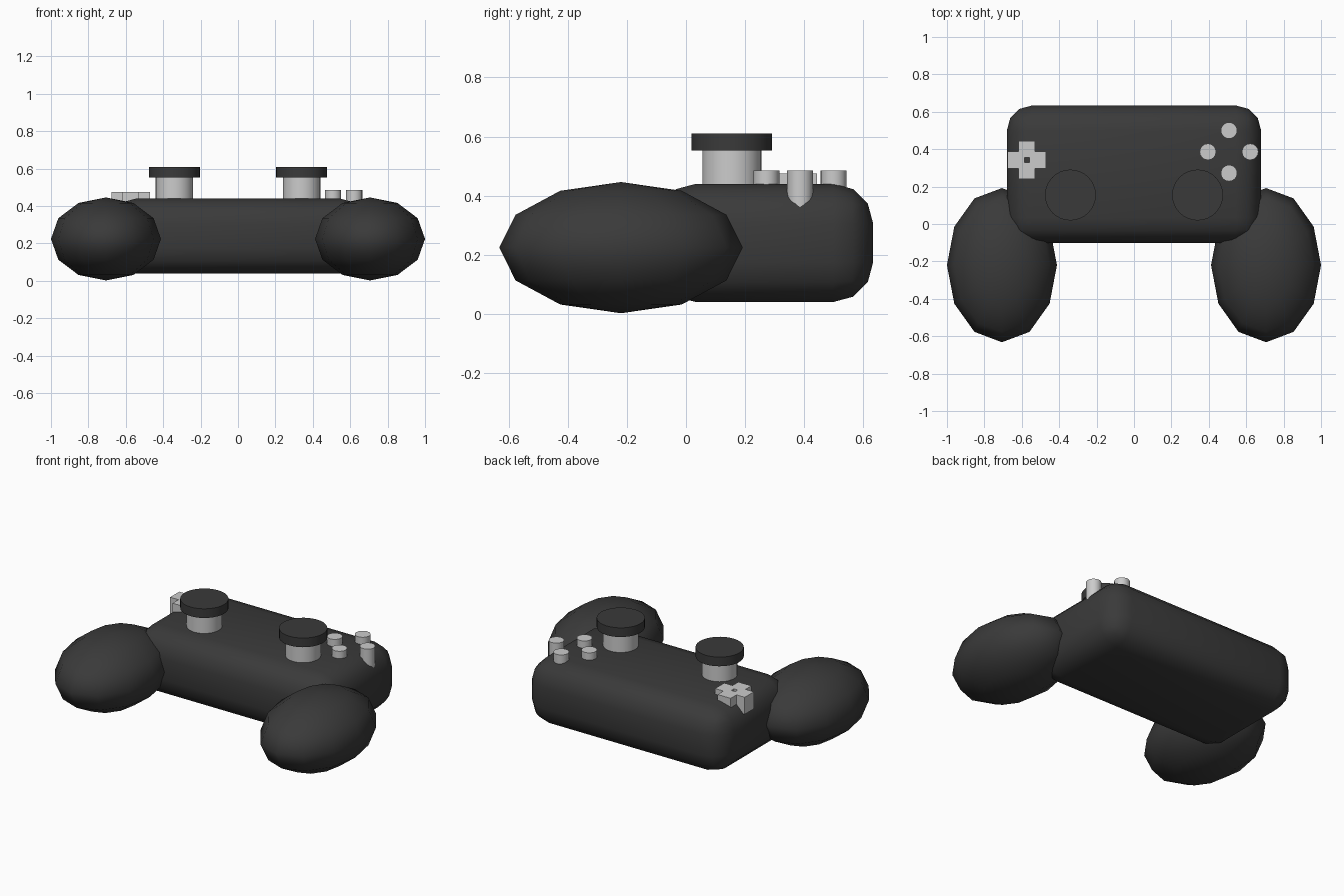
import bpy
import math
from mathutils import Matrix

cube = bpy.data.objects.get("Cube")
if cube:
    bpy.data.objects.remove(cube, do_unlink=True)


def material(name, value):
    mat = bpy.data.materials.new(name)
    mat.use_nodes = True
    colour = (value, value, value, 1)
    mat.diffuse_color = colour
    mat.node_tree.nodes["Principled BSDF"].inputs["Base Color"].default_value = colour
    return mat


charcoal = material("charcoal plastic", 0.042)
silver = material("light grey plastic", 0.6)


def finish(name, mat, angle=None):
    obj = bpy.context.object
    obj.name = name
    obj.data.materials.append(mat)
    if angle:
        bpy.ops.object.shade_smooth_by_angle(angle=math.radians(angle))
    return obj


def cylinder(name, x, y, bottom, top, radius, sides, mat):
    bpy.ops.mesh.primitive_cylinder_add(
        vertices=sides, radius=radius, depth=top - bottom,
        location=(x, y, (bottom + top) / 2))
    return finish(name, mat, 40)


# Rounded main body
bpy.ops.mesh.primitive_cube_add(size=1, location=(0, 0.266, 0.24))
body = bpy.context.object
body.data.transform(Matrix.Diagonal((1.36, 0.735, 0.4, 1)))
bevel = body.modifiers.new("rounded edges", "BEVEL")
bevel.width = 0.135
bevel.segments = 3
bpy.ops.object.modifier_apply(modifier=bevel.name)
finish("body", charcoal, 60)

for side, sx in (("left", 1), ("right", -1)):
    # Egg-shaped hand grips
    bpy.ops.mesh.primitive_uv_sphere_add(
        segments=12, ring_count=6, radius=1, location=(sx * 0.706, -0.22, 0.224))
    bpy.context.object.scale = (0.294, 0.412, 0.222)
    finish(side + "_grip", charcoal, 60)

    # Thumb sticks
    cylinder(side + "_stick_stem", sx * 0.34, 0.155, 0.4, 0.56, 0.1, 32, silver)
    cylinder(side + "_stick_cap", sx * 0.34, 0.155, 0.553, 0.61, 0.136, 32, charcoal)

# Diamond of four round buttons
for name, dx, dy in (("back", 0, 1), ("front", 0, -1), ("left", 1, 0), ("right", -1, 0)):
    cylinder(name + "_button", 0.508 + dx * 0.113, 0.386 + dy * 0.114,
             0.36, 0.485, 0.044, 16, silver)

# Direction pad: four arms around a small square opening
for i, name in enumerate(("left", "back", "right", "front")):
    bpy.ops.mesh.primitive_cube_add(size=1, location=(-0.573, 0.342, 0.422))
    arm = finish(name + "_pad_arm", silver)
    arm.data.transform(Matrix.Rotation(i * math.pi / 2, 4, "Z")
                       @ Matrix.Translation((0.0575, 0, 0))
                       @ Matrix.Diagonal((0.089, 0.09, 0.106, 1)))
